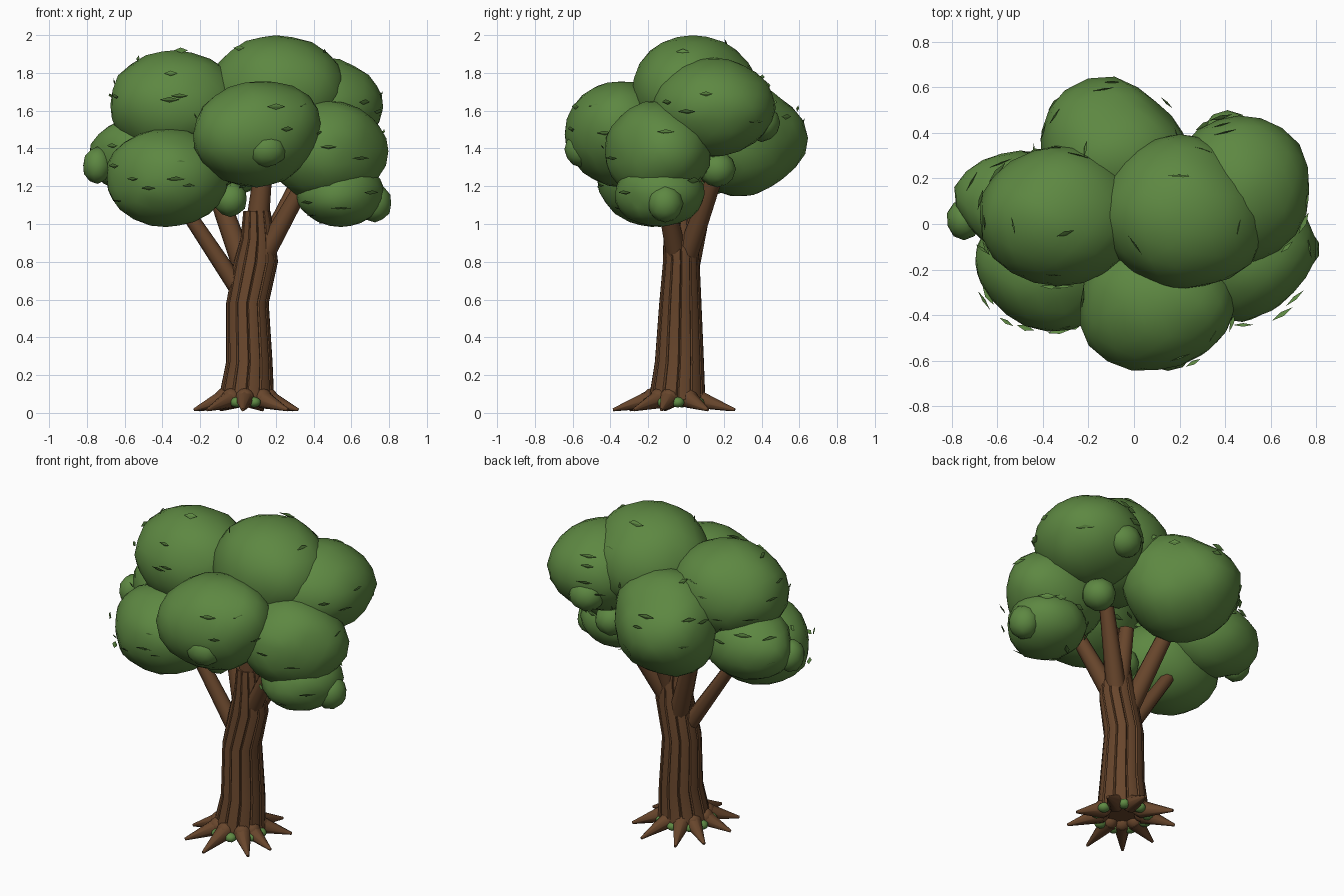
import bpy, bmesh, math, random
from mathutils import Vector, Matrix, noise

if "Cube" in bpy.data.objects:
    bpy.data.objects.remove(bpy.data.objects["Cube"])

random.seed(4)


def material(name, rgb):
    m = bpy.data.materials.new(name)
    m.diffuse_color = (*rgb, 1)
    m.use_nodes = True
    m.node_tree.nodes["Principled BSDF"].inputs["Base Color"].default_value = m.diffuse_color
    return m


LEAF = material("leaf green", (0.11, 0.245, 0.054))
BARK = material("bark brown", (0.138, 0.061, 0.025))
MOSS = material("moss green", (0.115, 0.26, 0.058))


def finish(bm, name, mat, angle=180):
    bmesh.ops.recalc_face_normals(bm, faces=bm.faces)
    me = bpy.data.meshes.new(name)
    bm.to_mesh(me)
    bm.free()
    me.materials.append(mat)
    ob = bpy.data.objects.new(name, me)
    bpy.context.collection.objects.link(ob)
    bpy.ops.object.select_all(action='DESELECT')
    ob.select_set(True)
    bpy.context.view_layer.objects.active = ob
    bpy.ops.object.shade_smooth_by_angle(angle=math.radians(angle))
    return ob


def blob(name, centre, radii, bumps=(), mat=LEAF, sub=3, rough=0.035):
    """Lumpy ellipsoid; each bump (x, y, z, amount) swells or flattens one direction."""
    bm = bmesh.new()
    bmesh.ops.create_icosphere(bm, subdivisions=sub, radius=1)
    c, r = Vector(centre), Vector(radii)
    for v in bm.verts:
        k = 1 + rough * noise.noise(v.co * 2.0 + c * 7) + random.uniform(-0.012, 0.012)
        for x, y, z, amount in bumps:
            k += amount * max(0, v.co.dot(Vector((x, y, z)).normalized())) ** 5
        v.co = c + v.co * r * k
    return finish(bm, name, mat)


def trunk(name, rings, ridges=12, groove=0.07):
    """Skin rings of (x, y, z, rx, ry) whose outline is wide ridges parted by narrow grooves."""
    bm = bmesh.new()
    profile = []
    for i in range(ridges):
        for f, k in ((0, 1 - groove), (0.1, 1), (0.5, 1.02), (0.9, 1)):
            profile.append((math.tau * (i + f) / ridges, k))
    loops = [[bm.verts.new((x + rx * k * math.cos(a), y + ry * k * math.sin(a), z))
              for a, k in profile] for x, y, z, rx, ry in rings]
    n = len(profile)
    for lo, hi in zip(loops, loops[1:]):
        for i in range(n):
            j = (i + 1) % n
            bm.faces.new((lo[i], lo[j], hi[j], hi[i]))
    bm.faces.new(loops[0])
    bm.faces.new(loops[-1])
    return finish(bm, name, BARK, 35)


def limb(name, a, b, r1, r2, sides=8):
    """Tapered round limb from a to b."""
    a, b = Vector(a), Vector(b)
    d = b - a
    bm = bmesh.new()
    rot = Vector((0, 0, 1)).rotation_difference(d).to_matrix().to_4x4()
    bmesh.ops.create_cone(bm, cap_ends=True, segments=sides, radius1=r1, radius2=r2,
                          depth=d.length, matrix=Matrix.Translation((a + b) / 2) @ rot)
    return finish(bm, name, BARK, 50)


# Trunk with bark grooves
trunk("trunk", [
    (0.045, -0.045, 0.07, 0.15, 0.15), (0.047, -0.045, 0.11, 0.143, 0.146),
    (0.06, -0.035, 0.27, 0.123, 0.13), (0.05, -0.03, 0.58, 0.113, 0.112),
    (0.095, -0.025, 0.80, 0.117, 0.097), (0.105, -0.03, 0.92, 0.092, 0.09),
    (0.10, -0.035, 1.07, 0.072, 0.07)])

# Branches
for i, (a, b, r1, r2) in enumerate([
        ((0.04, -0.03, 0.60), (-0.32, -0.03, 1.14), 0.05, 0.036),
        ((0.05, 0.0, 0.72), (-0.13, 0.11, 1.22), 0.062, 0.048),
        ((0.13, 0.0, 0.82), (0.33, 0.15, 1.24), 0.058, 0.042),
        ((0.14, -0.05, 0.84), (0.33, -0.12, 1.18), 0.055, 0.042),
        ((0.11, 0.0, 0.86), (0.13, 0.09, 1.20), 0.055, 0.042),
        ((0.10, -0.04, 0.98), (0.13, -0.05, 1.25), 0.062, 0.05)]):
    limb(f"branch_{i + 1}", a, b, r1, r2)

# Spreading pointed roots with moss tufts between them
ROOTS = 9
base = Vector((0.043, -0.057, 0))
for i in range(ROOTS):
    a = -math.pi / 2 + math.tau * i / ROOTS + random.uniform(-0.1, 0.1)
    u = Vector((math.cos(a), math.sin(a), 0))
    reach = 0.27 + 0.06 * abs(u.y)
    limb(f"root_{i + 1}", base + u * 0.12 + Vector((0, 0, 0.075)),
         base + u * reach + Vector((0, 0, 0.016)), 0.052, 0.008)
    blob(f"root_knuckle_{i + 1}", base + u * 0.12 + Vector((0, 0, 0.08)),
         (0.052, 0.052, 0.052), mat=BARK, sub=2)
    w = Vector((math.cos(a + 0.35), math.sin(a + 0.35), 0))
    blob(f"moss_{i + 1}", base + w * 0.145 + Vector((0, 0, 0.056)),
         (0.036, 0.036, 0.028), mat=MOSS, sub=2)

# Large foliage masses: centre, radii, bumps
MASSES = {
    "upper_left": ((-0.33, 0.03, 1.63), (0.35, 0.30, 0.29), [(0.3, 1, 0, 0.07)]),
    "top": ((0.20, 0.035, 1.695), (0.355, 0.325, 0.305),
            [(1, -0.5, 0.3, 0.10), (0, 1, -0.2, 0.13), (-0.7, -0.7, 0, -0.06)]),
    "front": ((0.10, -0.345, 1.475), (0.335, 0.29, 0.28),
              [(-0.7, -0.7, -0.1, 0.12), (0.8, 0, 0.5, 0.09), (0.7, -0.3, -0.7, -0.05)]),
    "lower_left": ((-0.38, -0.18, 1.245), (0.33, 0.285, 0.26),
                   [(-0.8, -0.6, 0, -0.08), (0.4, -0.9, 0, 0.06)]),
    "right": ((0.475, -0.155, 1.385), (0.315, 0.28, 0.265),
              [(0.7, -0.7, 0, -0.14), (0.7, 0.7, 0, 0.12)]),
    "lower_right": ((0.545, -0.14, 1.16), (0.235, 0.24, 0.175), [(0.7, -0.7, 0, -0.10)]),
    "back_right": ((0.46, 0.145, 1.615), (0.305, 0.325, 0.26), [(0.7, 0.7, 0, 0.06)]),
    "back": ((-0.085, 0.31, 1.455), (0.345, 0.315, 0.315),
             [(-0.3, 1, 0, 0.13), (0.8, 0.7, 0, -0.12), (-0.8, -0.4, 0, -0.10),
              (0, 0.7, 0.7, -0.09), (0, 0.8, -0.7, -0.07)]),
    "left": ((-0.495, 0.08, 1.36), (0.28, 0.24, 0.215),
             [(-0.9, 0.35, 0, 0.10), (-0.7, -0.7, 0, -0.14)]),
}
for name, (c, r, bumps) in MASSES.items():
    blob("foliage_" + name, c, r, bumps)

# Small foliage buds
for i, (c, r) in enumerate([
        ((0.15, -0.555, 1.395), (0.11, 0.09, 0.095)),
        ((-0.745, 0.02, 1.31), (0.078, 0.09, 0.098)),
        ((0.725, -0.11, 1.11), (0.09, 0.095, 0.102)),
        ((0.41, 0.40, 1.535), (0.11, 0.10, 0.10)),
        ((0.40, 0.165, 1.29), (0.10, 0.10, 0.095)),
        ((-0.04, -0.14, 1.13), (0.09, 0.09, 0.092))]):
    blob(f"foliage_bud_{i + 1}", c, r, sub=2)


def buried(p):
    return any(sum(((p[k] - q[k]) / s[k]) ** 2 for k in range(3)) < 1.0
               for q, s, _ in MASSES.values())


# Scattered thin diamond leaves lying on the foliage
bm = bmesh.new()
for c, r, _ in MASSES.values():
    c, r = Vector(c), Vector(r)
    for _ in range(15):
        n = Vector((random.gauss(0, 1), random.gauss(0, 1), random.gauss(0.3, 0.5))).normalized()
        p = c + n * r * 1.03
        if buried(p):
            continue
        side = Vector((0, 0, 1)).cross(n).normalized()
        up = (n.cross(side) * 0.6 + n * 0.5).normalized()
        l, w = random.uniform(0.035, 0.056), random.uniform(0.013, 0.018)
        face = side.cross(up).normalized() * 0.004
        rim = [bm.verts.new(p + o) for o in (side * l, up * w, -side * l, -up * w)]
        tips = [bm.verts.new(p + face), bm.verts.new(p - face)]
        for k in range(4):
            for t in tips:
                bm.faces.new((rim[k], rim[(k + 1) % 4], t))
finish(bm, "scattered_leaves", LEAF, 20)
